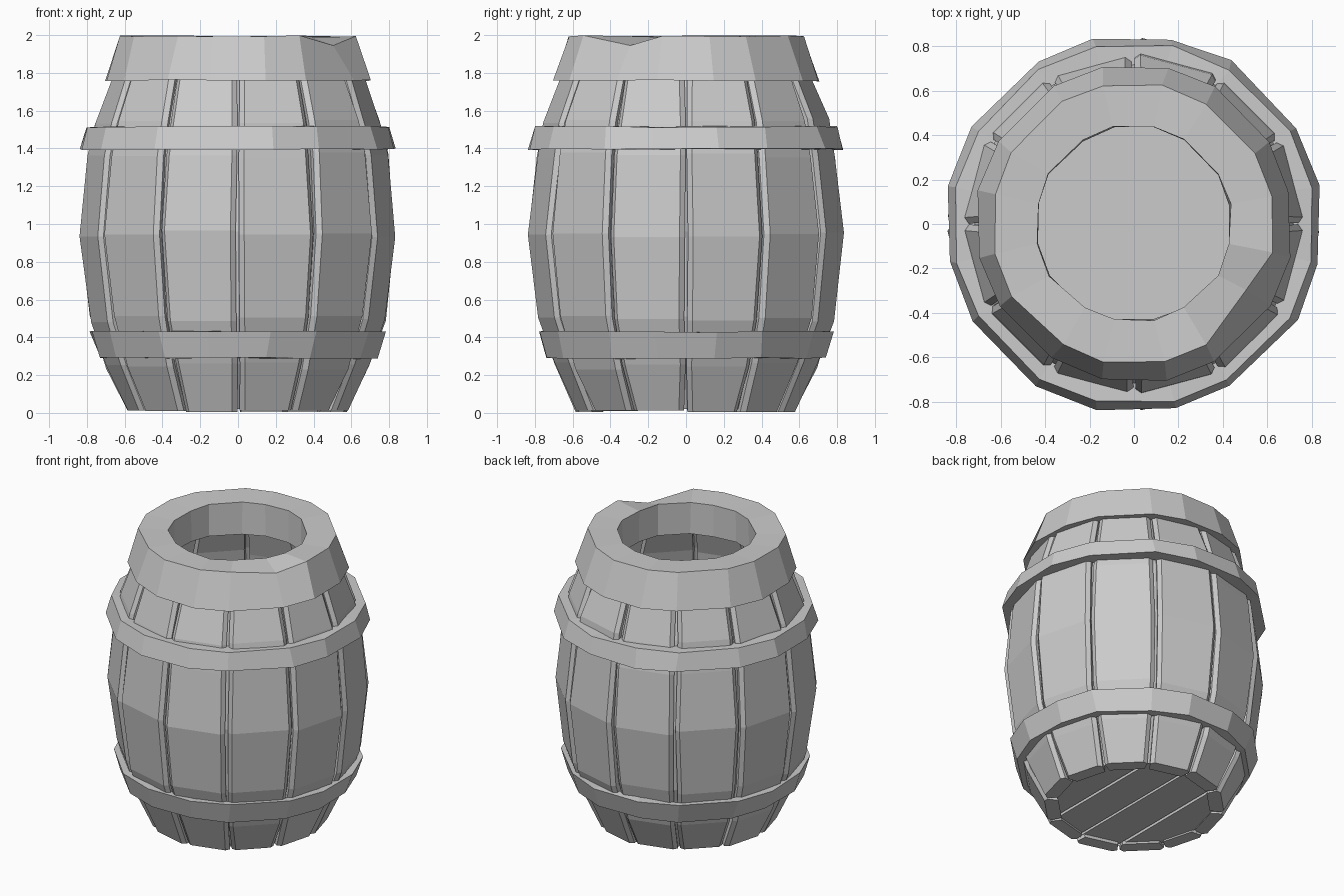
import bpy
import bmesh
import math
import random

random.seed(4)

if "Cube" in bpy.data.objects:
    bpy.data.objects.remove(bpy.data.objects["Cube"])

grey = bpy.data.materials.new("plain grey")
grey.use_nodes = True
colour = (0.6, 0.6, 0.6, 1)
grey.diffuse_color = colour
grey.node_tree.nodes["Principled BSDF"].inputs["Base Color"].default_value = colour


def jitter(amount):
    return random.uniform(-amount, amount)


def finish(bm, name):
    bmesh.ops.recalc_face_normals(bm, faces=bm.faces)
    mesh = bpy.data.meshes.new(name)
    bm.to_mesh(mesh)
    bm.free()
    mesh.materials.append(grey)
    obj = bpy.data.objects.new(name, mesh)
    bpy.context.collection.objects.link(obj)
    return obj


def bridge(bm, a, b):
    """Join two closed rings of vertices with quads."""
    n = len(a)
    for i in range(n):
        j = (i + 1) % n
        bm.faces.new((a[i], a[j], b[j], b[i]))


def polar(r, degrees, z):
    a = math.radians(degrees)
    return (r * math.cos(a), r * math.sin(a), z)


# Staves: twelve bowed planks with chamfered outer edges
BOW = [(0.01, 0.568), (0.25, 0.682), (0.5, 0.762), (0.95, 0.814),
       (1.36, 0.773), (1.54, 0.735), (1.82, 0.635)]
THICK = 0.09


def stave(index):
    bm = bmesh.new()
    turn = math.radians(15 + 30 * index)
    c, s = math.cos(turn), math.sin(turn)
    rings = []
    for z, apothem in BOW:
        a = apothem + jitter(0.006)
        z += jitter(0.02) if 0.1 < z < 1.7 else jitter(0.008)
        left, right = (a * math.tan(math.pi / 12) - 0.014 + jitter(0.006) for _ in "lr")
        inner = a - THICK
        taper = THICK * math.tan(math.pi / 12)
        section = [(inner, -left + taper), (a - 0.025, -left), (a, -left + 0.022),
                   (a, right - 0.022), (a - 0.025, right), (inner, right - taper)]
        rings.append([bm.verts.new((u * c - v * s, u * s + v * c, z)) for u, v in section])
    for low, high in zip(rings, rings[1:]):
        bridge(bm, low, high)
    bm.faces.new(rings[0])
    bm.faces.new(rings[-1])
    finish(bm, f"stave_{index + 1}")


for k in range(12):
    stave(k)

# Thin liner closing the gaps between the staves
bm = bmesh.new()
rings = [[bm.verts.new(polar((a - 0.05) / math.cos(math.pi / 12), 30 * i, z + 0.01))
          for i in range(12)] for z, a in BOW]
for low, high in zip(rings, rings[1:]):
    bridge(bm, low, high)
finish(bm, "stave_liner")

# Hoops: sixteen-sided bands swept from a closed profile
ANGLES = [90 * q + a for q in range(4) for a in (12, 31, 59, 78)]


def hoop(name, profile, chip=None):
    bm = bmesh.new()
    rings = [[bm.verts.new(polar(r + jitter(0.007), a + jitter(0.8), z + jitter(0.005)))
              for a in ANGLES] for r, z in profile]
    for a, b in zip(rings, rings[1:] + rings[:1]):
        bridge(bm, a, b)
    if chip is not None:
        vert = rings[1][chip]
        vert.co.x *= 0.93
        vert.co.y *= 0.93
        vert.co.z -= 0.045
    finish(bm, name)


hoop("lower_hoop", [(0.752, 0.29), (0.797, 0.43), (0.74, 0.43), (0.69, 0.29)])
hoop("upper_hoop", [(0.851, 1.395), (0.818, 1.515), (0.73, 1.515), (0.76, 1.395)])
hoop("top_rim", [(0.713, 1.76), (0.634, 1.995), (0.442, 1.99), (0.442, 1.77)], chip=14)

# Floor: four planks cut from a disc, with a plain disc laid over them
RADIUS = 0.53
CUTS = [-0.52, -0.27, 0.0, 0.26, 0.52]
for k, (x0, x1) in enumerate(zip(CUTS, CUTS[1:])):
    bm = bmesh.new()
    bmesh.ops.create_circle(bm, cap_ends=True, segments=24, radius=RADIUS)
    for x, side in ((x0 + 0.008, -1), (x1 - 0.008, 1)):
        bmesh.ops.bisect_plane(bm, geom=bm.verts[:] + bm.edges[:] + bm.faces[:],
                               plane_co=(x, 0, 0), plane_no=(side, 0, 0), clear_outer=True)
    solid = bmesh.ops.extrude_face_region(bm, geom=bm.faces[:])
    for v in solid["geom"]:
        if isinstance(v, bmesh.types.BMVert):
            v.co.z += 0.04
    plank = finish(bm, f"floor_plank_{k + 1}")
    plank.location.z = 0.035 + jitter(0.006)

bm = bmesh.new()
bmesh.ops.create_cone(bm, cap_ends=True, segments=24, radius1=RADIUS, radius2=RADIUS, depth=0.03)
finish(bm, "floor_disc").location.z = 0.085
